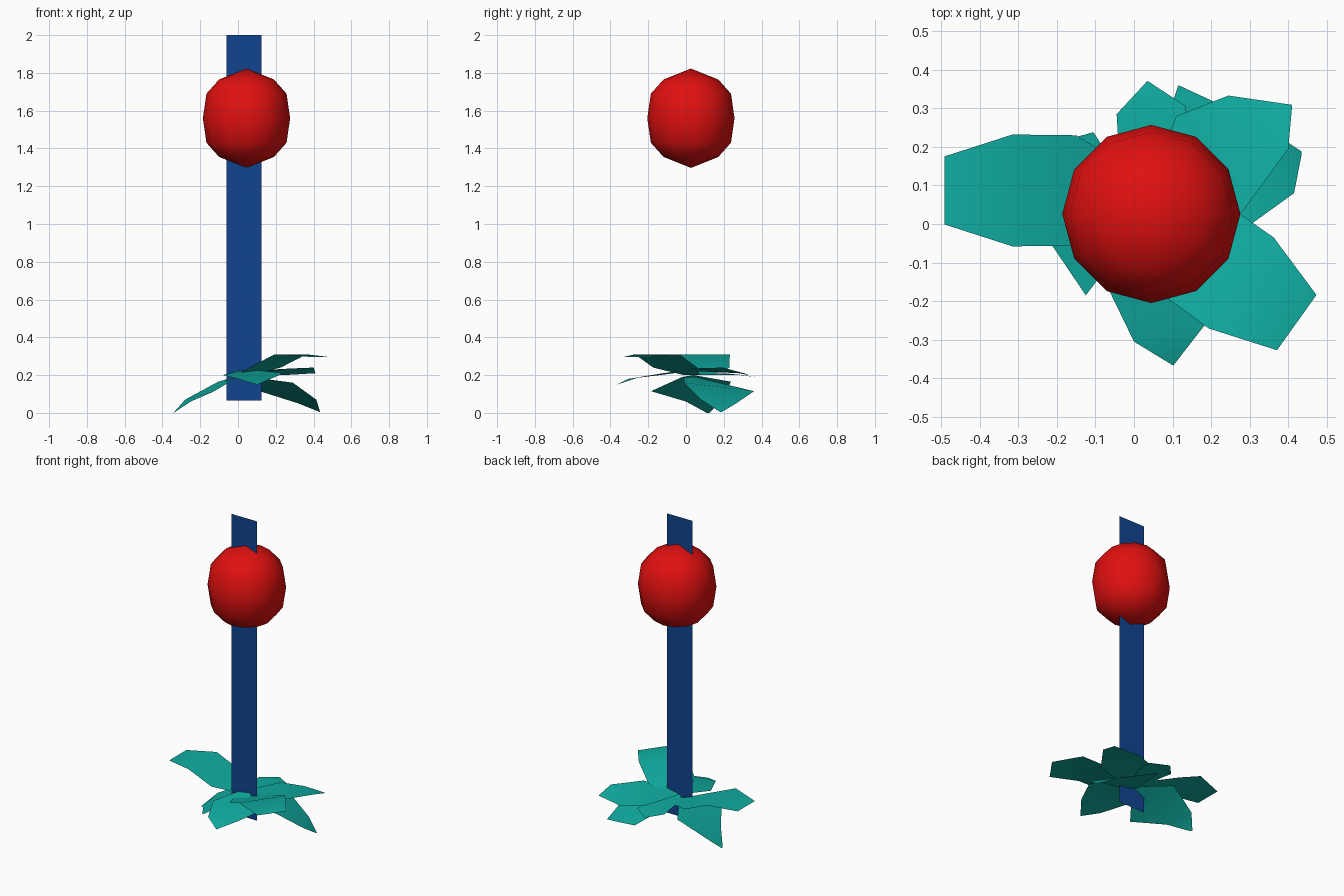
import bpy, bmesh
from math import cos, sin, tau, radians

if "Cube" in bpy.data.objects:
    bpy.data.objects.remove(bpy.data.objects["Cube"])


def material(name, rgb):
    m = bpy.data.materials.new(name)
    m.diffuse_color = (*rgb, 1)
    m.use_nodes = True
    m.node_tree.nodes["Principled BSDF"].inputs["Base Color"].default_value = m.diffuse_color
    return m


TEAL = material("leaf_teal", (0.005, 0.42, 0.36))
RED = material("bloom_red", (0.75, 0.005, 0.005))
BLUE = material("stem_blue", (0.005, 0.06, 0.28))


def make(name, verts, faces, mat, smooth=False):
    me = bpy.data.meshes.new(name)
    me.from_pydata(verts, [], faces)
    me.materials.append(mat)
    for p in me.polygons:
        p.use_smooth = smooth
    ob = bpy.data.objects.new(name, me)
    bpy.context.collection.objects.link(ob)
    return ob


def leaf(name, rows):
    """Sheet lofted through (left, right) point pairs from root to tip."""
    verts = [p for row in rows for p in row]
    faces = [(i, i + 1, i + 3, i + 2) for i in range(0, len(verts) - 2, 2)]
    return make(name, verts, faces, TEAL, True)


def raised_leaf(name, heading, offset):
    """Arched leaf: profile of (distance, half width, height)."""
    a = radians(heading)
    rows = []
    for u, w, z in ((0, 0.05, 0.20), (0.15, 0.143, 0.24), (0.315, 0.145, 0.31), (0.492, 0.088, 0.297)):
        rows.append([(u * cos(a) - v * sin(a), u * sin(a) + v * cos(a), z)
                     for v in (offset + w, offset - w)])
    return leaf(name, rows)


# Flat stem sheet
make("stem", [(-0.06, 0.018, 0.065), (0.125, 0.018, 0.065), (0.125, 0.018, 2), (-0.06, 0.018, 2)],
     [(0, 1, 2, 3)], BLUE)

# Twelve-sided bloom ball, lathed from a short profile
N = 12
cx, cy, cz = 0.045, 0.026, 1.56
rings = ((0.145, 0.205), (0.212, 0.13), (0.231, 0), (0.212, -0.13), (0.145, -0.205))
verts = [(cx + r * cos(tau * i / N), cy + r * sin(tau * i / N), cz + z)
         for r, z in rings for i in range(N)]
verts += [(cx, cy, cz + 0.263), (cx, cy, cz - 0.263)]
top, bottom = len(verts) - 2, len(verts) - 1
faces = []
for i in range(N):
    j = (i + 1) % N
    faces.append((top, i, j))
    faces.append((bottom, 4 * N + j, 4 * N + i))
    for k in range(4):
        faces.append((k * N + i, (k + 1) * N + i, (k + 1) * N + j, k * N + j))
make("bloom", verts, faces, RED, True)

# Raised leaves
raised_leaf("raised_leaf_left", 180, -0.087)
raised_leaf("raised_leaf_right", -35.5, 0.037)

# Spreading leaves
leaf("spreading_leaf_front", [
    ((0.07, 0.02, 0.23), (-0.01, 0.01, 0.22)),
    ((0.24, -0.12, 0.21), (-0.08, -0.14, 0.2)),
    ((0.185, -0.26, 0.185), (0.0, -0.305, 0.18)),
    ((0.102, -0.367, 0.15), (0.10, -0.366, 0.15))])
leaf("spreading_leaf_right", [
    ((0.02, 0.06, 0.22), (0.06, 0.0, 0.21)),
    ((0.11, 0.28, 0.21), (0.28, 0.03, 0.235)),
    ((0.245, 0.333, 0.20), (0.40, 0.195, 0.24)),
    ((0.41, 0.309, 0.21), (0.41, 0.306, 0.21))])
leaf("spreading_leaf_back", [
    ((-0.01, 0.03, 0.2), (0.05, 0.03, 0.2)),
    ((-0.04, 0.2, 0.21), (0.14, 0.2, 0.2)),
    ((-0.045, 0.285, 0.2), (0.135, 0.305, 0.2)),
    ((0.034, 0.37, 0.19), (0.037, 0.37, 0.19))])

# Drooping leaves
leaf("drooping_leaf_right", [
    ((0.01, 0.05, 0.19), (0.06, -0.01, 0.19)),
    ((0.115, 0.36, 0.115), (0.29, -0.01, 0.16)),
    ((0.32, 0.265, 0.05), (0.415, 0.08, 0.07)),
    ((0.434, 0.188, 0.004), (0.435, 0.182, 0.004))])
leaf("drooping_leaf_left", [
    ((0.0, -0.02, 0.19), (0.02, 0.04, 0.2)),
    ((-0.125, -0.185, 0.115), (-0.105, 0.238, 0.165)),
    ((-0.25, 0.0, 0.06), (-0.28, 0.19, 0.07)),
    ((-0.34, 0.11, 0.0), (-0.342, 0.125, 0.0))])
